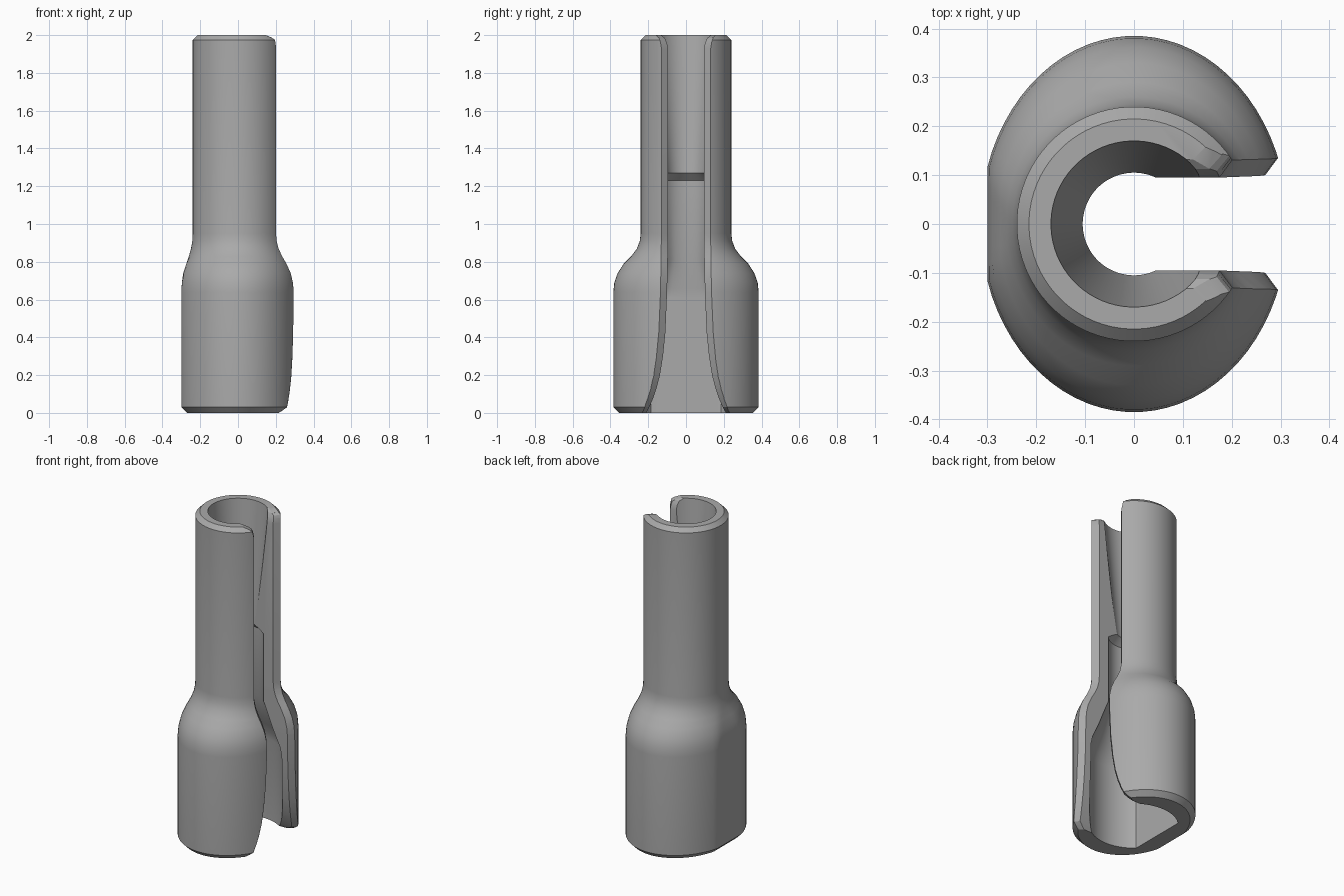
import bpy, bmesh, math

if "Cube" in bpy.data.objects:
    bpy.data.objects.remove(bpy.data.objects["Cube"])

SEG = 72


def oval(z, a, b, flat=9.0):
    """Oval ring at height z, cut off straight at x = -flat."""
    return [(max(a * math.cos(t), -flat), b * math.sin(t), z)
            for t in (2 * math.pi * (i + 0.5) / SEG for i in range(SEG))]


def loft(name, rings):
    """Closed solid through a stack of equal rings, bottom to top."""
    bm = bmesh.new()
    rows = [[bm.verts.new(p) for p in r] for r in rings]
    n = len(rows[0])
    for lo, hi in zip(rows, rows[1:]):
        for i in range(n):
            j = (i + 1) % n
            bm.faces.new((lo[i], lo[j], hi[j], hi[i]))
    bm.faces.new(rows[0][::-1])
    bm.faces.new(rows[-1])
    bmesh.ops.recalc_face_normals(bm, faces=bm.faces)
    me = bpy.data.meshes.new(name)
    bm.to_mesh(me)
    bm.free()
    ob = bpy.data.objects.new(name, me)
    bpy.context.collection.objects.link(ob)
    return ob


def lerp(table, z):
    for (z0, *p), (z1, *q) in zip(table, table[1:]):
        if z <= z1:
            f = (z - z0) / (z1 - z0)
            return [u + (v - u) * f for u, v in zip(p, q)]
    return table[-1][1:]


# Outer shell: height, half width in x, half width in y, flat back
OUTER = [(0, .285, .355, .27), (.03, .315, .385, .30), (.64, .315, .385, .30),
         (.69, .311, .38, .297), (.74, .300, .362, .29), (.79, .28, .33, .273),
         (.83, .262, .29, .26), (.87, .249, .26, .249), (.91, .242, .245, .242),
         (.95, .24, .24, .24), (1.975, .24, .24, .24), (2, .215, .215, .215)]
sleeve = loft("slotted_sleeve", [oval(*r) for r in OUTER])

# Bore: wide flat-backed socket, narrow middle, lip, tapered mouth
BORE = [(-.05, .25), (.50, .25), (.55, .24), (.61, .215), (.66, .195), (.81, .145),
        (1.23, .145), (1.27, .105), (2, .17), (2.05, .175)]
bore = loft("bore_cutter", [oval(z, r, r, .17) for z, r in BORE])

# Side slot: height, half width, chamfer width; flared at foot and top
SLOT = [(0, .212, .02), (.015, .202, .022), (.04, .19, .025), (.08, .173, .028),
        (.13, .156, .03), (.2, .138, .032), (.3, .122, .034), (.43, .109, .035),
        (.65, .10, .035), (.9, .095, .036), (1.93, .095, .036), (1.96, .101, .034),
        (1.985, .113, .03), (2, .132, .025)]


def slot_ring(z, at):
    w, c = lerp(SLOT, at)
    a, b, _ = lerp(OUTER, at)
    xo = a * math.sqrt(1 - ((w + c) / b) ** 2)
    xi = xo - .026
    far = w + c / .026 * (.5 - xi)
    return [(0, -w, z), (xi, -w, z), (.5, -far, z), (.5, far, z), (xi, w, z), (0, w, z)]


heights = sorted({r[0] for r in SLOT} | {r[0] for r in OUTER})
slot = loft("slot_cutter", [slot_ring(-.05, 0)] + [slot_ring(z, z) for z in heights]
            + [slot_ring(2.05, 2)])

# Cut bore and slot out of the shell
for cutter in (bore, slot):
    m = sleeve.modifiers.new(cutter.name, 'BOOLEAN')
    m.operation = 'DIFFERENCE'
    m.solver = 'EXACT'
    m.object = cutter
dg = bpy.context.evaluated_depsgraph_get()
sleeve.modifiers.update() if hasattr(sleeve.modifiers, "update") else None
cut = bpy.data.meshes.new_from_object(sleeve.evaluated_get(dg))
sleeve.modifiers.clear()
sleeve.data = cut
for cutter in (bore, slot):
    bpy.data.objects.remove(cutter)

# Grey material and smooth shading with sharp edges
grey = bpy.data.materials.new("grey")
grey.diffuse_color = (.4, .4, .4, 1)
grey.use_nodes = True
grey.node_tree.nodes["Principled BSDF"].inputs["Base Color"].default_value = grey.diffuse_color
cut.materials.clear()
cut.materials.append(grey)
bpy.context.view_layer.objects.active = sleeve
sleeve.select_set(True)
bpy.ops.object.shade_smooth_by_angle(angle=math.radians(25))
